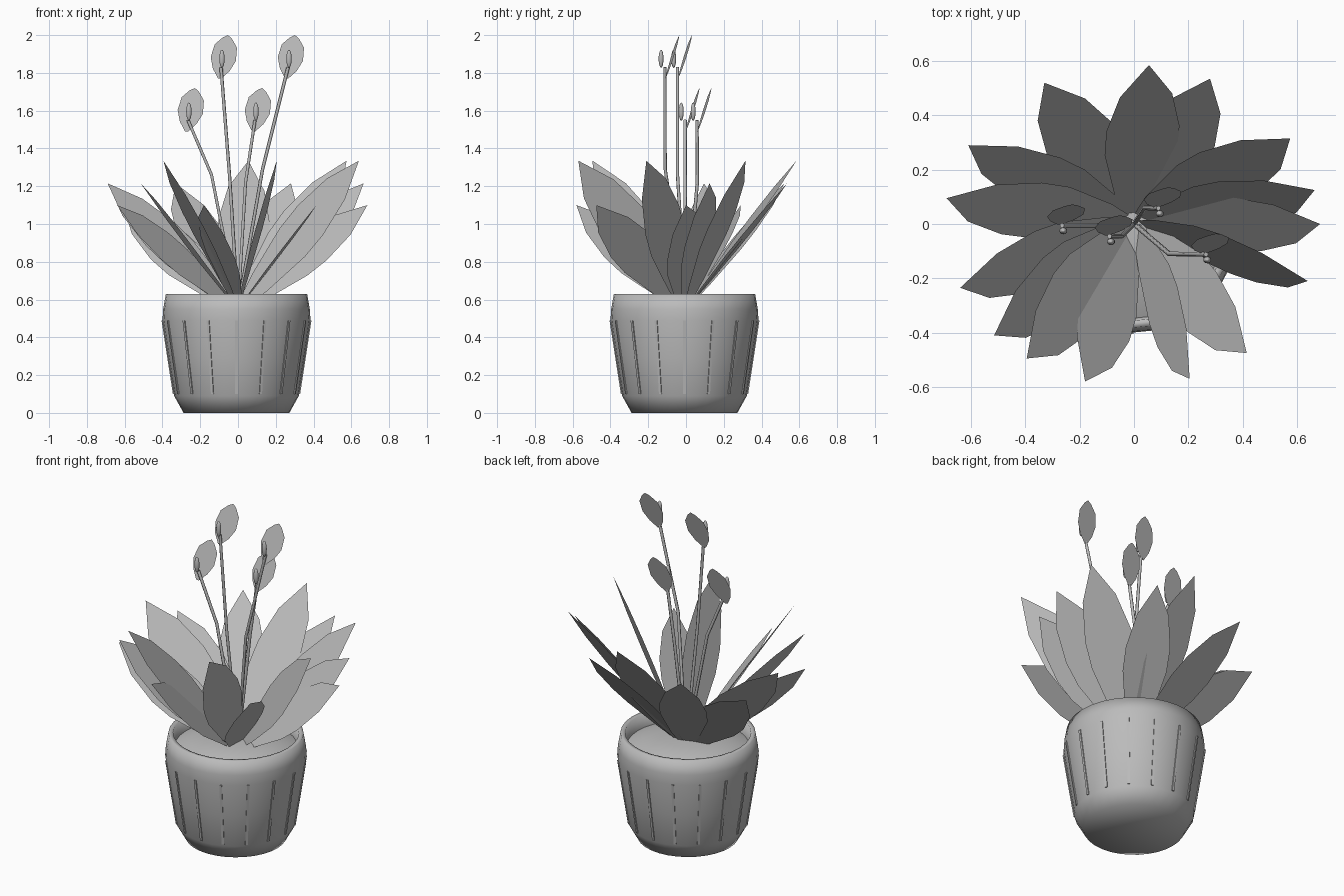
import bpy
import bmesh
from math import sin, cos, radians, pi
from mathutils import Vector, Matrix

cube = bpy.data.objects.get("Cube")
if cube:
    bpy.data.objects.remove(cube, do_unlink=True)

grey = bpy.data.materials.new("plain_grey")
grey.use_nodes = True
COLOUR = (0.5, 0.5, 0.5, 1)
grey.diffuse_color = COLOUR
grey.node_tree.nodes["Principled BSDF"].inputs["Base Color"].default_value = COLOUR


def finish(name, bm, smooth=None):
    """Turn a bmesh into a named object with the material."""
    mesh = bpy.data.meshes.new(name)
    bm.to_mesh(mesh)
    bm.free()
    mesh.materials.append(grey)
    obj = bpy.data.objects.new(name, mesh)
    bpy.context.collection.objects.link(obj)
    if smooth:
        bpy.ops.object.select_all(action="DESELECT")
        obj.select_set(True)
        bpy.context.view_layer.objects.active = obj
        bpy.ops.object.shade_smooth_by_angle(angle=radians(smooth))
    return obj


def lathe(name, profile, steps, smooth):
    """Spin a (radius, height) profile around z."""
    bm = bmesh.new()
    verts = [bm.verts.new((r, 0, z)) for r, z in profile]
    edges = [bm.edges.new(pair) for pair in zip(verts, verts[1:])]
    bmesh.ops.spin(bm, geom=verts + edges, cent=(0, 0, 0), axis=(0, 0, 1),
                   angle=2 * pi, steps=steps, use_duplicate=False)
    bmesh.ops.remove_doubles(bm, verts=bm.verts, dist=0.0005)
    bmesh.ops.recalc_face_normals(bm, faces=bm.faces)
    return finish(name, bm, smooth)


def blade(name, base, along, across, outline):
    """Flat leaf: outline gives (fraction along, half width)."""
    bm = bmesh.new()
    right = [base + along * u - across * w for u, w in outline]
    left = [base + along * u + across * w for u, w in reversed(outline) if w > 0]
    bm.faces.new([bm.verts.new(p) for p in right + left])
    return finish(name, bm)


# Pot with rim and inner wall, and the mounded soil inside
POT_CENTRE = Vector((-0.008, -0.008, 0))
pot = lathe("pot", [(0, 0), (0.28, 0), (0.33, 0.09), (0.362, 0.29),
                    (0.392, 0.49), (0.388, 0.55), (0.374, 0.63), (0.348, 0.63),
                    (0.338, 0.54)], 32, 88)
pot.location = POT_CENTRE
soil = lathe("soil", [(0, 0.61), (0.14, 0.605), (0.25, 0.587), (0.34, 0.55)], 32, 50)
soil.location = POT_CENTRE

# Sixteen narrow ribs following the sloping pot wall
bm = bmesh.new()
for i in range(16):
    turn = Matrix.Rotation(2 * pi * i / 16, 4, "Z")
    made = bmesh.ops.create_cube(bm, size=1)["verts"]
    for v in made:
        top = v.co.z > 0
        wall = 0.391 if top else 0.331
        v.co = turn @ Vector((wall + v.co.x * 0.012, v.co.y * 0.014, 0.49 if top else 0.1))
ribs = finish("pot_ribs", bm)
ribs.location = POT_CENTRE

# Leaves: tip x, tip y, twist in degrees, grouped by tip height
LEAF = [(0, 0.02), (0.18, 0.08), (0.45, 0.134), (0.6, 0.136), (0.81, 0.097), (1, 0)]
LEAVES = {
    1.335: [(0.055, 0.585, 12), (0.575, 0.315, 32), (0.64, -0.21, 62),
            (0.205, -0.57, 58), (-0.395, -0.495, -30)],
    1.215: [(0.28, 0.535, 15), (0.665, 0.125, 45), (-0.515, -0.41, -35),
            (-0.69, 0.095, -40), (-0.33, 0.52, -10)],
    1.1: [(0.685, 0, 43), (0.415, -0.475, 34), (-0.18, -0.58, -35),
          (-0.64, -0.235, -42), (-0.61, 0.29, -40)],
}
heart = Vector((0, 0, 0.55))
count = 0
for height, tips in LEAVES.items():
    for x, y, twist in tips:
        count += 1
        along = Vector((x, y, height)) - heart
        flat = Vector((-y, x, 0)).normalized()
        up = along.cross(flat).normalized()
        t = radians(twist)
        blade(f"leaf_{count}", heart, along, flat * cos(t) + up * sin(t), LEAF)

# Flower stalks: bend point and top point, each with a bud and a hood
HOOD = [(0, 0.008), (0.2, 0.045), (0.45, 0.068), (0.75, 0.06), (0.93, 0.025), (1, 0)]
STALKS = [
    ((-0.14, -0.005, 1.26), (-0.265, -0.005, 1.55)),
    ((-0.045, -0.045, 1.26), (-0.09, -0.045, 1.83)),
    ((0.04, 0.06, 1.22), (0.09, 0.058, 1.55)),
    ((0.13, -0.11, 1.29), (0.265, -0.112, 1.83)),
]
for n, (bend, top) in enumerate(STALKS, 1):
    curve = bpy.data.curves.new(f"stalk_{n}", "CURVE")
    curve.dimensions = "3D"
    curve.bevel_depth = 0.009
    curve.bevel_resolution = 1
    curve.use_fill_caps = True
    line = curve.splines.new("POLY")
    line.points.add(2)
    for point, co in zip(line.points, (heart, bend, top)):
        point.co = (*co, 1)
    curve.materials.append(grey)
    bpy.context.collection.objects.link(bpy.data.objects.new(f"stalk_{n}", curve))

    # Bud standing just in front of the stalk top
    bm = bmesh.new()
    bmesh.ops.create_uvsphere(bm, u_segments=10, v_segments=8, radius=1)
    bmesh.ops.scale(bm, vec=(0.015, 0.013, 0.048), verts=bm.verts)
    bmesh.ops.translate(bm, vec=Vector(top) + Vector((0.005, -0.02, 0.045)), verts=bm.verts)
    finish(f"bud_{n}", bm, 60)

    # Hood leaning back behind the bud
    base = Vector(top) + Vector((-0.008, 0.003, -0.06))
    blade(f"hood_{n}", base, Vector((0.045, 0.074, 0.23)),
          Vector((0.98, 0.06, -0.15)), HOOD)
